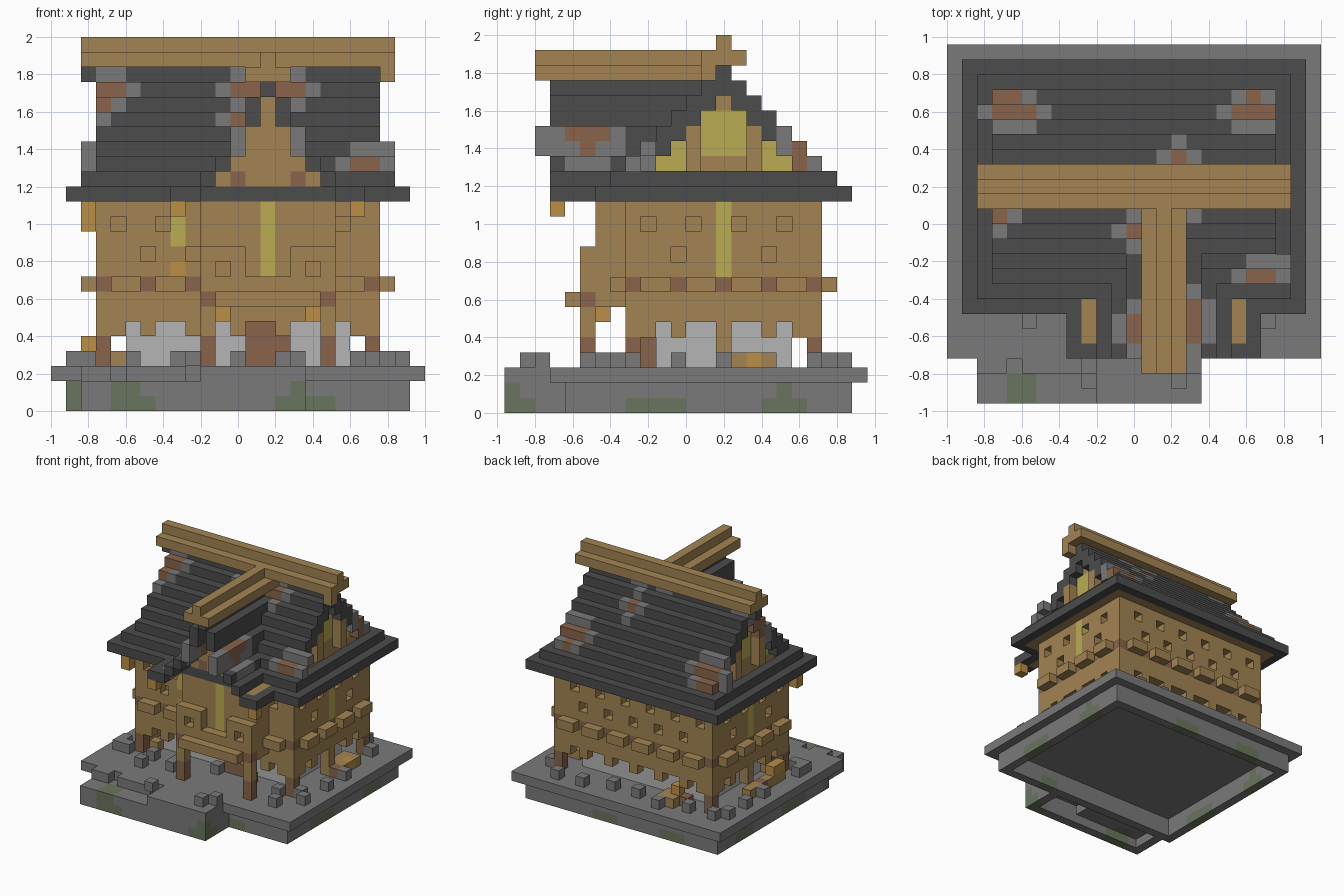
import bpy, bmesh, random
from mathutils import Vector

if "Cube" in bpy.data.objects:
    bpy.data.objects.remove(bpy.data.objects["Cube"], do_unlink=True)

UNIT = 0.08
random.seed(4)


def linear(v):
    v /= 255
    return v / 12.92 if v < 0.04 else ((v + 0.055) / 1.055) ** 2.4


PALETTE = {"stone": "7a7a7a", "slate": "4c4c4c", "plaster": "b5b5b5", "timber": "a28453",
           "dark_timber": "88644b", "lantern_orange": "bb8e46", "window_yellow": "bbab54",
           "moss": "6a755e"}
materials = {}
for label, code in PALETTE.items():
    m = bpy.data.materials.new(label)
    m.use_nodes = True
    colour = [linear(c) for c in bytes.fromhex(code)] + [1]
    m.diffuse_color = colour
    m.node_tree.nodes["Principled BSDF"].inputs["Base Color"].default_value = colour
    materials[label] = m
MAT_INDEX = {label: n for n, label in enumerate(PALETTE)}

cells = {}


def span(v):
    return range(v, v + 1) if isinstance(v, int) else range(v[0], v[1] + 1)


def block(xs, ys, zs):
    return [(x, y, z) for x in span(xs) for y in span(ys) for z in span(zs)]


def fill(part, mat, xs, ys, zs):
    """Fill a block of unit cubes; ranges include both ends."""
    for c in block(xs, ys, zs):
        cells[c] = (part, mat)


def carve(xs, ys, zs):
    for c in block(xs, ys, zs):
        cells.pop(c, None)


def ring(part, mat, xs, ys, zs):
    for x in xs:
        fill(part, mat, x, ys, zs)
    for y in ys:
        fill(part, mat, xs, y, zs)


def paint(mat, xs, ys, zs):
    for c in block(xs, ys, zs):
        if c in cells:
            cells[c] = (cells[c][0], mat)


# Hollow stone foundation and porch, with moss low down
ring("foundation", "stone", (1, 23), (4, 22), (0, 1))
fill("foundation", "stone", (0, 24), (3, 23), 2)
fill("porch", "stone", (2, 16), (0, 3), (0, 1))
fill("porch", "stone", (10, 16), (0, 2), 2)
fill("porch", "stone", (2, 9), 2, 2)
for x in (4, 9):
    carve(x, 2, 2)
carve((3, 15), (1, 3), 0)
carve((11, 15), (1, 3), 1)
paint("moss", 1, 4, (0, 1))
for x in (4, 15):
    paint("moss", (x, x + 2), (0, 1), 0)
    paint("moss", x + 1, 0, 1)
paint("moss", (17, 18), 4, 0)
paint("moss", 16, 0, 1)
paint("moss", (4, 5), (0, 1), 1)
for x in (1, 23):
    paint("moss", x, (8, 11), 0)
    paint("moss", x, (17, 19), 0)
    paint("moss", x, 18, 1)
for x in (5, 13):
    paint("moss", (x, x + 2), 22, 0)

# Inset plaster ground floor with door
ring("plaster_wall", "plaster", (5, 19), (10, 18), (3, 6))
fill("door", "dark_timber", (13, 15), 9, (3, 5))

# Floor deck, sill beam and outer walls
fill("floor_deck", "timber", (3, 21), (8, 20), 7)
fill("floor_deck", "timber", (10, 18), (5, 7), 7)
ring("sill_beam", "timber", (3, 21), (8, 20), 6)
ring("inner_wall", "timber", (4, 20), (9, 19), (8, 14))
ring("outer_wall", "timber", (3, 21), (8, 20), (8, 13))

# Small square recesses, brackets and paired joist ends along each wall
for n in range(4, 21):
    for y in (8, 20):
        if n % 3 == 0:
            carve(n, y, 10)
            fill("brackets", "timber", n, y, 5)
        elif n % 3 == 1:
            carve(n, y, 12)
    if 8 < n < 20:
        for x in (3, 21):
            if n % 3 == 2:
                carve(x, n, 10)
                fill("brackets", "timber", x, n, 5)
            elif n % 3 == 0:
                carve(x, n, 12)
for n in range(3, 22):
    for y, end in ((8, 7), (20, 21)):
        if end == 21 or not 9 < n < 19:
            if n % 3 == 0:
                fill("joists", "dark_timber", n, y, 8)
            else:
                fill("joists", "timber", n, end, 8)
    if 8 <= n <= 20:
        for x, end in ((3, 2), (21, 22)):
            if n % 3 == 2:
                fill("joists", "dark_timber", x, n, 8)
            else:
                fill("joists", "timber", end, n, 8)

# Front bay with its tall gable wall
ring("bay_wall", "timber", (10, 18), (6, 9), (8, 13))
fill("bay_band", "timber", (10, 18), 5, (7, 8))
for x in (10, 16):
    fill("bay_band", "timber", (x, x + 2), 5, (9, 10))
    carve(x + 1, 5, 9)
fill("bay_joists", "timber", (11, 17), 4, 7)
GABLE = {14: 4, 15: 3, 16: 2, 17: 1, 18: 1, 19: 0, 20: 0, 21: -1}
for z, half in GABLE.items():
    if half >= 0:
        fill("front_gable_wall", "timber", (14 - half, 14 + half), 6, z)
for x in (12, 16):
    fill("front_gable_wall", "dark_timber", x, 6, 15)

# Posts with darker feet
for x, y in ((3, 8), (21, 8), (3, 20), (21, 20), (10, 5), (18, 5)):
    fill("posts", "timber", x, y, (5, 12 if y > 5 else 10))
    fill("posts", "dark_timber", x, y, (3, 4))
    fill("posts", "dark_timber", x, y, 8 if y > 5 else 7)
for x in (4, 20):
    for y in (8, 20):
        fill("braces", "timber", x, y, 5)
for x in (3, 21):
    for y in (9, 19):
        fill("braces", "timber", x, y, 5)
    fill("braces", "timber", x, 14, 4)

# Windows
fill("front_window", "window_yellow", 14, 6, (9, 13))
fill("small_window", "window_yellow", 8, 8, (11, 12))
fill("small_window", "lantern_orange", 8, 8, 9)
for x in (3, 21):
    fill("side_windows", "window_yellow", x, 14, (9, 13))

# Main roof: stepped slopes over a two-step eave with a timber soffit
fill("eaves", "slate", (1, 23), (6, 22), 14)
fill("soffit", "timber", (2, 22), (7, 21), 14)
ring("eaves", "slate", (2, 22), (7, 21), 15)
for z in range(15, 23):
    reach = 22 - z
    for d in {reach, max(reach - 1, 0)}:
        for side in (-1, 1):
            fill("main_roof", "slate", (3, 21), 14 + side * d, z)
fill("main_roof", "slate", 2, 14, 22)

# Side gable walls with yellow glazing
for x in (4, 20):
    for z in range(15, 21):
        half = 20 - z
        fill("side_gables", "timber", x, (14 - half, 14 + half), z)
    out = x + (1 if x > 12 else -1)
    for y in (12, 16):
        fill("gable_frames", "timber", out, y, (16, 18))
    paint("window_yellow", x, (13, 15), (17, 19))
    for y in (10, 17):
        paint("window_yellow", x, (y, y + 1), (16, 17))

# Front roof, steeper and running back into the main slope
for z, half in GABLE.items():
    for d in {half + 1, half + (2 if z == 14 else 1)}:
        for x in (14 - d, 14 + d):
            fill("front_roof", "slate", x, (3, z - 8), z)
for x in (9, 19):
    fill("front_soffit", "timber", x, (4, 7), 14)

# Worn roof patches: rusty middles with pale slate edges
WORN = [(3, 19), (4, 19), (5, 19), (3, 20), (4, 20), (19, 19), (20, 19), (21, 19), (20, 20),
        (15, 16), (20, 8), (21, 8), (21, 7), (16, 4), (16, 5), (16, 6), (12, 4), (12, 5),
        (3, 12), (3, 13), (4, 13), (12, 13), (13, 13), (15, 13), (16, 13), (12, 11)]
for (x, y, z), (part, mat) in list(cells.items()):
    if part in ("main_roof", "front_roof") and z > 15:
        near = min(abs(x - a) + abs(y - b) for a, b in WORN)
        if near < 2 and not (part == "front_roof" and x in (13, 14, 15)):
            cells[x, y, z] = (part, "stone" if near else "dark_timber")
for x in (12, 16):
    for y in (4, 6):
        paint("stone", x, y, 17)
fill("loose_slates", "stone", 16, 2, (17, 18))
fill("loose_slates", "stone", 2, 19, (16, 17))
fill("loose_slates", "stone", 22, 8, 16)
fill("loose_slates", "stone", 22, 9, 17)

# Ridge beams
fill("main_ridge_beam", "timber", (2, 22), (13, 15), 23)
fill("main_ridge_beam", "timber", (2, 22), 14, 24)
fill("main_ridge_beam", "timber", 22, 13, 22)
fill("front_ridge_beam", "timber", (13, 15), (2, 13), 22)
fill("front_ridge_beam", "timber", 14, (2, 12), 23)

# Hanging lanterns
for x in (8, 20):
    fill("lanterns", "lantern_orange", x, 3, 13)
fill("lanterns", "lantern_orange", 2, 7, (12, 13))
for x in (11, 17):
    fill("lanterns", "lantern_orange", x, 6, 6)

# Crates and planks stacked by the walls
fill("planks", "timber", (7, 8), (20, 21), 3)
fill("planks", "dark_timber", 6, 20, 3)
fill("crates", "lantern_orange", 7, 20, 4)
fill("planks", "timber", 2, (10, 15), 3)
fill("planks", "dark_timber", 2, 13, 3)
fill("crates", "lantern_orange", 2, (10, 11), 4)
fill("planks", "timber", (21, 22), (14, 17), 3)
fill("planks", "dark_timber", 22, 14, 3)
fill("planks", "lantern_orange", 22, 16, 3)
fill("planks", "timber", 4, 9, 3)

# Loose stones around the house
for x, y in ((5, 5), (21, 5), (15, 1), (9, 1), (16, 2), (1, 7), (23, 7), (8, 7), (12, 8), (16, 8)):
    cells.setdefault((x, y, 3), ("loose_stones", "stone"))
for n in range(2, 23, 3):
    spots = [(n, random.choice((21, 22)))]
    if n > 6:
        spots += [(1 + random.randint(0, 1), n), (22 + random.randint(0, 1), n)]
    if not 9 < n < 19:
        spots.append((n, random.choice((6, 7))))
    for x, y in spots:
        cells.setdefault((x, y, 3), ("loose_stones", "stone"))

# Turn each part's cubes into one mesh, keeping only its outer faces
SIDES = [Vector(s) for s in ((1, 0, 0), (-1, 0, 0), (0, 1, 0), (0, -1, 0), (0, 0, 1), (0, 0, -1))]
ORIGIN = Vector((-1, -0.96, 0))
for part in sorted({p for p, _ in cells.values()}):
    own = {c: mat for c, (p, mat) in cells.items() if p == part}
    bm = bmesh.new()
    corners = {}
    for cell, mat in own.items():
        middle = Vector(cell) + Vector((0.5, 0.5, 0.5))
        for n in SIDES:
            if tuple(int(v) for v in Vector(cell) + n) in own:
                continue
            a = Vector((n.y, n.z, n.x))
            b = n.cross(a)
            quad = []
            for s, t in ((1, 1), (-1, 1), (-1, -1), (1, -1)):
                p = middle + (n + a * s + b * t) / 2
                key = tuple(round(v) for v in p)
                if key not in corners:
                    corners[key] = bm.verts.new(ORIGIN + p * UNIT)
                quad.append(corners[key])
            bm.faces.new(quad).material_index = MAT_INDEX[mat]
    mesh = bpy.data.meshes.new(part)
    bm.to_mesh(mesh)
    bm.free()
    for m in materials.values():
        mesh.materials.append(m)
    bpy.context.collection.objects.link(bpy.data.objects.new(part, mesh))
